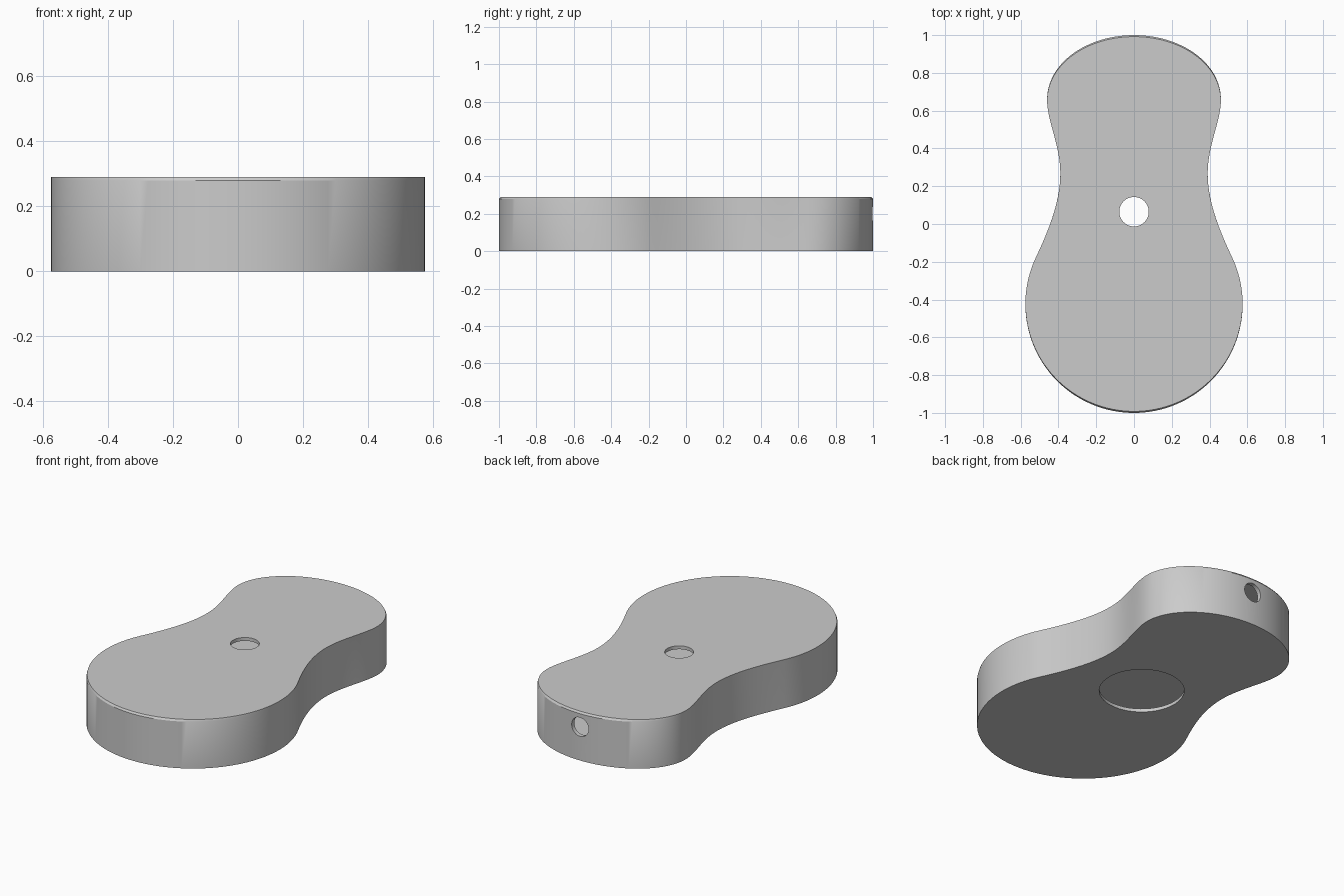
import bpy, bmesh, math
from mathutils import Vector
from mathutils.geometry import interpolate_bezier

HEIGHT, LIP, WALL, PLATE = 0.29, 0.279, 0.025, 0.02
HOLE_Y = 0.065

if "Cube" in bpy.data.objects:
    bpy.data.objects.remove(bpy.data.objects["Cube"])

grey = bpy.data.materials.new("light_grey")
grey.use_nodes = True
grey.diffuse_color = (0.6, 0.6, 0.6, 1)
grey.node_tree.nodes["Principled BSDF"].inputs["Base Color"].default_value = (0.6, 0.6, 0.6, 1)


def arc(cy, rx, ry, start, end, steps):
    angles = [math.radians(start + (end - start) * i / steps) for i in range(steps + 1)]
    return [Vector((rx * math.cos(a), cy + ry * math.sin(a))) for a in angles]


def bezier(*points):
    return [p.to_2d() for p in interpolate_bezier(*[Vector((x, y, 0)) for x, y in points], 16)]


def outline():
    """Closed waisted outline, counter-clockwise from the front tip."""
    side = arc(-0.425, 0.575, 0.575, -90, 25, 40)
    side += bezier(side[-1], (0.45, -0.03), (0.39, 0.12), (0.39, 0.27))[1:]
    side += bezier((0.39, 0.27), (0.39, 0.42), (0.46, 0.55), (0.46, 0.66))[1:]
    side += arc(0.66, 0.46, 0.34, 0, 90, 32)[1:]
    return side + [Vector((-p.x, p.y)) for p in reversed(side[1:-1])]


def inset(loop, distance):
    result = []
    for i, p in enumerate(loop):
        t = (loop[(i + 1) % len(loop)] - loop[i - 1]).normalized()
        result.append(p + Vector((-t.y, t.x)) * distance)
    return result


def stack(name, layers):
    """Solid skinned through outlines at rising heights."""
    bm = bmesh.new()
    rings = [[bm.verts.new((p.x, p.y, z)) for p in loop] for loop, z in layers]
    for low, high in zip(rings, rings[1:]):
        for i in range(len(low)):
            j = (i + 1) % len(low)
            bm.faces.new((low[i], low[j], high[j], high[i]))
    bm.faces.new(list(reversed(rings[0])))
    bm.faces.new(rings[-1])
    mesh = bpy.data.meshes.new(name)
    bm.to_mesh(mesh)
    bm.free()
    obj = bpy.data.objects.new(name, mesh)
    bpy.context.collection.objects.link(obj)
    mesh.materials.append(grey)
    return obj


def drill(name, radius, depth, location, tilt=0.0):
    bpy.ops.mesh.primitive_cylinder_add(vertices=48, radius=radius, depth=depth,
                                        location=location, rotation=(tilt, 0, 0))
    obj = bpy.context.object
    obj.name = name
    obj.data.materials.append(grey)
    return obj


# Housing with a slim lip that leans in at the two ends
shape = outline()
top = [Vector((p.x, p.y * 0.992)) for p in shape]
housing = stack("housing", [(shape, 0), (shape, LIP), (top, HEIGHT)])

# Hollow interior, shaft hole, base opening and rear cable hole
inner = inset(shape, WALL)
cutters = [
    stack("cavity_cutter", [(inner, PLATE), (inner, HEIGHT - PLATE)]),
    drill("shaft_hole_cutter", 0.078, 0.1, (0, HOLE_Y, HEIGHT)),
    drill("base_opening_cutter", 0.23, 0.1, (0, HOLE_Y, 0)),
    drill("cable_hole_cutter", 0.056, 0.2, (0, 1, 0.2), math.pi / 2),
]
bpy.ops.object.select_all(action="DESELECT")
bpy.context.view_layer.objects.active = housing
housing.select_set(True)
for cutter in cutters:
    cutter.hide_render = True
    cut = housing.modifiers.new(cutter.name, "BOOLEAN")
    cut.operation = "DIFFERENCE"
    cut.solver = "EXACT"
    cut.object = cutter
    bpy.ops.object.modifier_apply(modifier=cut.name)
for cutter in cutters:
    bpy.data.objects.remove(cutter)

bpy.ops.object.shade_smooth_by_angle(angle=math.radians(30))
